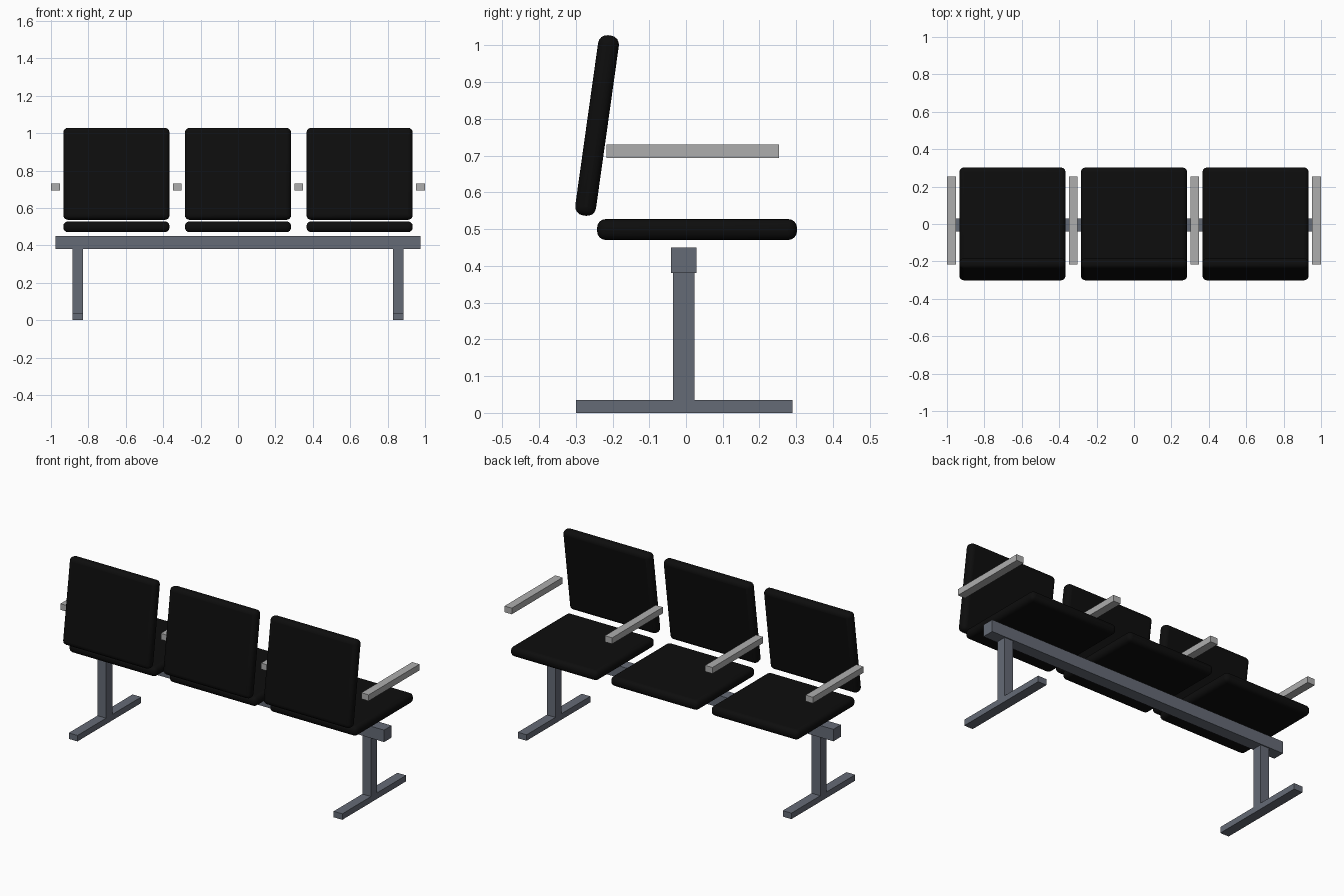
import bpy
import bmesh
import math

cube = bpy.data.objects.get("Cube")
if cube:
    bpy.data.objects.remove(cube, do_unlink=True)


def material(name, color):
    m = bpy.data.materials.new(name)
    m.use_nodes = True
    m.diffuse_color = (*color, 1)
    m.node_tree.nodes["Principled BSDF"].inputs["Base Color"].default_value = (*color, 1)
    return m


black = material("black upholstery", (0.004, 0.004, 0.004))
steel = material("blue grey steel", (0.13, 0.145, 0.18))
silver = material("light grey armrest", (0.42, 0.42, 0.42))


def finish(name, bm, mat, location=(0, 0, 0)):
    bmesh.ops.recalc_face_normals(bm, faces=bm.faces)
    mesh = bpy.data.meshes.new(name)
    bm.to_mesh(mesh)
    bm.free()
    mesh.materials.append(mat)
    obj = bpy.data.objects.new(name, mesh)
    obj.location = location
    bpy.context.collection.objects.link(obj)
    return obj


def box(name, center, size, mat):
    bm = bmesh.new()
    bmesh.ops.create_cube(bm, size=1)
    bmesh.ops.scale(bm, vec=size, verts=bm.verts)
    return finish(name, bm, mat, center)


def cushion(name, center, size, tilt=0):
    obj = box(name, center, size, black)
    obj.rotation_euler.x = tilt
    bevel = obj.modifiers.new("rounded edges", "BEVEL")
    bevel.width = 0.024
    bevel.segments = 4
    bpy.ops.object.select_all(action="DESELECT")
    obj.select_set(True)
    bpy.context.view_layer.objects.active = obj
    bpy.ops.object.shade_smooth_by_angle(angle=math.radians(35))


# Inverted T legs, extruded from a side profile
def leg(name, x):
    profile = [(-0.30, 0), (0.29, 0), (0.29, 0.035), (0.023, 0.035),
               (0.023, 0.38), (-0.035, 0.38), (-0.035, 0.035), (-0.30, 0.035)]
    width = 0.056
    bm = bmesh.new()
    face = bm.faces.new([bm.verts.new((x - width / 2, y, z)) for y, z in profile])
    out = bmesh.ops.extrude_face_region(bm, geom=[face])
    moved = [v for v in out["geom"] if isinstance(v, bmesh.types.BMVert)]
    bmesh.ops.translate(bm, vec=(width, 0, 0), verts=moved)
    finish(name, bm, steel)


for side, sign in (("left", 1), ("right", -1)):
    leg(side + "_leg", sign * 0.858)

# Support beam
box("support_beam", (0, -0.006, 0.415), (1.95, 0.07, 0.07), steel)

# Seats and tilted backrests
pitch = 0.65
for side, i in (("right", -1), ("middle", 0), ("left", 1)):
    cushion(side + "_seat", (i * pitch, 0.03, 0.499), (0.567, 0.544, 0.057))
    cushion(side + "_backrest", (i * pitch, -0.242, 0.782),
            (0.567, 0.057, 0.495), math.radians(-8))

# Armrests between and beside the seats
for i in range(4):
    box(f"armrest_{i + 1}", ((i - 1.5) * pitch, 0.018, 0.712),
        (0.047, 0.47, 0.036), silver)
